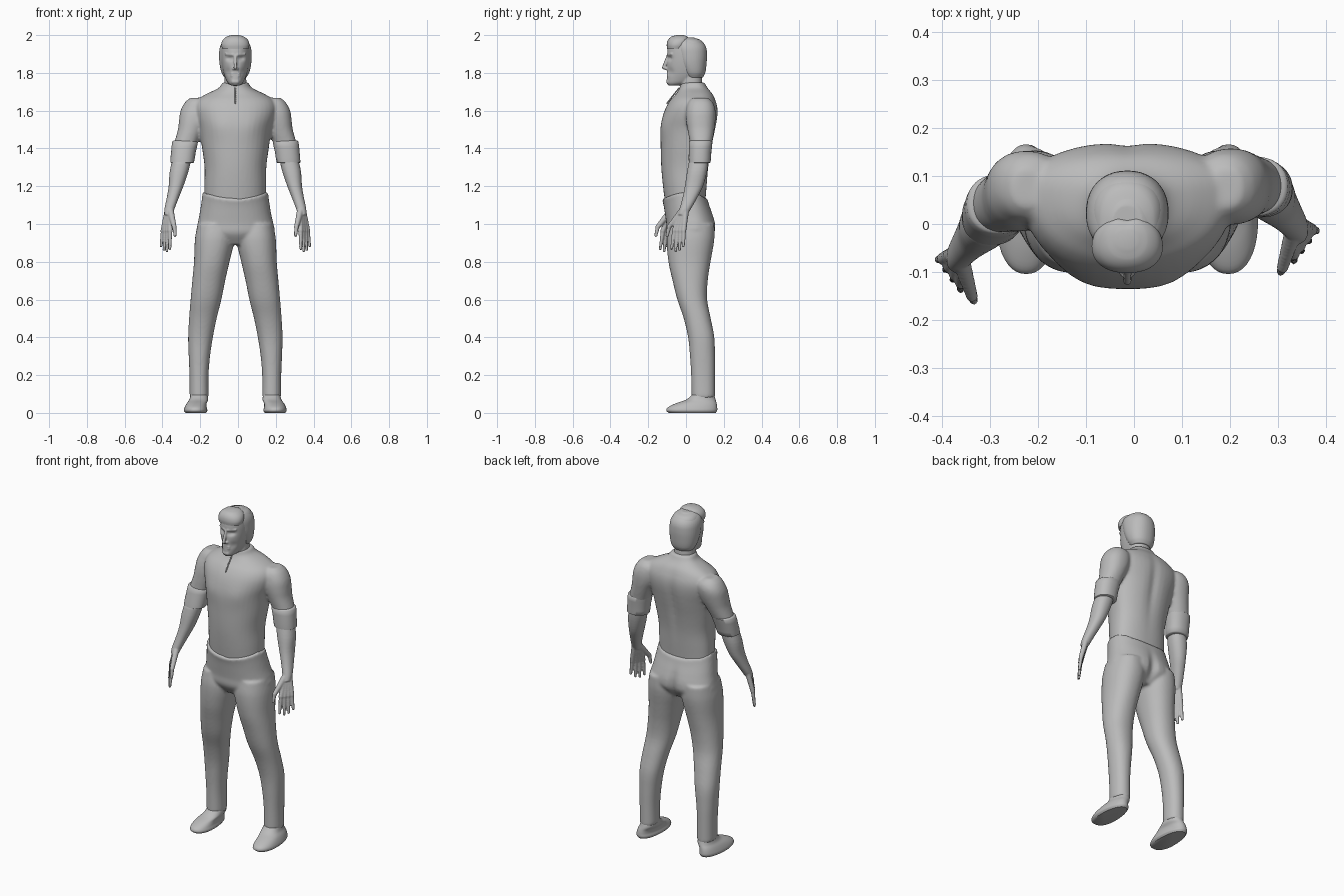
import bpy, bmesh, math
from mathutils import Vector

cube = bpy.data.objects.get("Cube")
if cube:
    bpy.data.objects.remove(cube)

grey = bpy.data.materials.new("plain grey")
grey.use_nodes = True
TONE = (0.5, 0.5, 0.5, 1)
grey.diffuse_color = TONE
grey.node_tree.nodes["Principled BSDF"].inputs["Base Color"].default_value = TONE

MID = -0.014  # body centre line


def other_side(bm, verts, sway):
    """Mirror new vertices to the right side, swinging the arm forward by sway."""
    for v in verts:
        v.co.x = 2 * MID - v.co.x
        v.co.y -= sway * max(0, min(1, (1.62 - v.co.z) / 0.3))


def blend(rings, steps):
    """Smoothly interpolate rings, using height as the parameter."""
    def slope(i):
        a, b = rings[max(i - 1, 0)], rings[min(i + 1, len(rings) - 1)]
        return [(q - p) / (b[0] - a[0]) for p, q in zip(a, b)]
    out = []
    for i in range(len(rings) - 1):
        a, b, h = rings[i], rings[i + 1], rings[i + 1][0] - rings[i][0]
        ma, mb = slope(i), slope(i + 1)
        for s in range(steps):
            t = s / steps
            k = 3 * t * t - 2 * t ** 3
            out.append([p + (q - p) * k + h * (t ** 3 - 2 * t * t + t) * m
                        + h * (t ** 3 - t * t) * n
                        for p, q, m, n in zip(a, b, ma, mb)])
    return out + [list(rings[-1])]


def loft(bm, rings, widest=0.5, power=2.2, steps=4, right=False, sway=0, lift=0, seg=40):
    """Rings are (z, x min, x max, y min, y max); lift raises the sides of the top ring."""
    rows, new = [], []
    top = max(r[0] for r in rings)
    for z, x0, x1, y0, y1 in blend(rings, steps):
        ym, row = y0 + (y1 - y0) * widest, []
        for i in range(seg):
            a = 2 * math.pi * i / seg
            c, s = math.cos(a), math.sin(a)
            ex = math.copysign(abs(c) ** (2 / power), c)
            ey = math.copysign(abs(s) ** (2 / power), s)
            rise = lift * c * c * max(0, 1 - (top - z) / 0.1)
            row.append(bm.verts.new(((x0 + x1) / 2 + ex * (x1 - x0) / 2,
                                     ym + ey * (y1 - ym if s > 0 else ym - y0), z + rise)))
        rows.append(row)
        new += row
    for a, b in zip(rows, rows[1:]):
        for i in range(seg):
            j = (i + 1) % seg
            bm.faces.new((a[i], a[j], b[j], b[i]))
    bm.faces.new(rows[0])
    bm.faces.new(rows[-1])
    if right:
        other_side(bm, new, sway)


def centred(rings):
    return [(z, MID - w, MID + w, y0, y1) for z, w, y0, y1 in rings]


def capsule(bm, a, b, ra, rb, right=False, sway=0, count=10):
    a, b = Vector(a), Vector(b)
    for i in range(count):
        t = i / (count - 1)
        new = bmesh.ops.create_icosphere(bm, subdivisions=2, radius=ra + (rb - ra) * t)["verts"]
        bmesh.ops.translate(bm, verts=new, vec=a.lerp(b, t))
        if right:
            other_side(bm, new, sway)


def dent(bm, centre, size, push):
    """Push the surface along y around a point, with a soft falloff."""
    for v in bm.verts:
        d = sum(((p - q) / s) ** 2 for p, q, s in zip(v.co, centre, size))
        v.co.y += push * math.exp(-d)


def finish(name, bm, voxel=0, rounds=5):
    bmesh.ops.recalc_face_normals(bm, faces=bm.faces)
    mesh = bpy.data.meshes.new(name)
    bm.to_mesh(mesh)
    bm.free()
    mesh.materials.append(grey)
    for p in mesh.polygons:
        p.use_smooth = True
    obj = bpy.data.objects.new(name, mesh)
    bpy.context.scene.collection.objects.link(obj)
    if voxel:
        m = obj.modifiers.new("Fuse", 'REMESH')
        m.mode, m.voxel_size, m.use_smooth_shade = 'VOXEL', voxel, True
        m = obj.modifiers.new("Soften", 'SMOOTH')
        m.factor, m.iterations = 0.5, rounds
    else:
        mesh.set_sharp_from_angle(angle=math.radians(50))


# Shirt: torso fused with both upper arms
shirt = bmesh.new()
loft(shirt, [(1.09, -.178, .148, -.108, .1), (1.2, -.178, .15, -.122, .11),
             (1.3, -.177, .15, -.131, .12), (1.4, -.19, .163, -.134, .137),
             (1.5, -.206, .178, -.133, .158), (1.57, -.225, .2, -.122, .169),
             (1.62, -.232, .206, -.105, .168), (1.66, -.213, .187, -.08, .156),
             (1.69, -.165, .137, -.052, .141), (1.72, -.103, .075, -.034, .115),
             (1.75, -.082, .054, -.03, .098)], widest=0.62)
dent(shirt, (MID, .17, 1.45), (.03, .06, .2), -.014)
for s in (-1, 1):
    dent(shirt, (MID + s * .09, -.12, 1.52), (.07, .06, .06), -.007)
upper_arm = [(1.668, .165, .225, .035, .115), (1.645, .125, .252, .012, .142),
             (1.6, .12, .276, 0, .156), (1.55, .13, .284, 0, .156),
             (1.5, .155, .29, .008, .15), (1.42, .19, .312, .022, .137),
             (1.37, .205, .32, .024, .128)]
for right in (False, True):
    loft(shirt, upper_arm, right=right, sway=.06)
finish("shirt", shirt, .008, 6)

# Short front zip
zip_line = bmesh.new()
capsule(zip_line, (MID, -.1, 1.64), (MID, -.037, 1.72), .004, .004, count=24)
finish("collar_zip", zip_line)

# Trousers: hips fused with both legs
trousers = bmesh.new()
loft(trousers, [(.89, -.1, .072, -.06, .1), (.95, -.212, .186, -.1, .152),
                (1.0, -.214, .188, -.104, .157), (1.05, -.203, .175, -.111, .143),
                (1.1, -.192, .164, -.119, .124), (1.13, -.187, .159, -.127, .115)],
     widest=0.55, lift=.04)
leg = [(.08, .128, .228, .03, .153), (.2, .128, .229, .027, .153),
       (.3, .12, .233, .021, .153), (.4, .105, .236, .011, .15),
       (.5, .085, .231, -.012, .131), (.6, .06, .223, -.046, .112),
       (.7, .04, .214, -.071, .115), (.8, .017, .205, -.093, .13),
       (.92, -.008, .2, -.102, .15), (1.0, .005, .186, -.09, .15)]
for right in (False, True):
    loft(trousers, leg, right=right)
dent(trousers, (MID, .155, .96), (.025, .06, .09), -.022)
finish("trousers", trousers, .008, 6)

# Shoes, rolled cuffs, forearms and hands, one of each per side
shoe = [(0, .142, .25, -.092, .157), (.012, .134, .258, -.104, .165),
        (.03, .138, .254, -.095, .165), (.05, .138, .244, -.055, .162),
        (.07, .13, .23, 0, .157), (.1, .134, .222, .036, .148)]
cuff = [(1.322, .213, .322, .024, .122), (1.326, .205, .33, .015, .13),
        (1.38, .196, .326, .015, .134), (1.436, .184, .32, .016, .14),
        (1.442, .192, .312, .024, .132)]
forearm = [(1.05, .318, .362, -.042, .008), (1.08, .308, .361, -.034, .026),
           (1.14, .285, .349, -.018, .06), (1.2, .261, .339, -.006, .09),
           (1.28, .234, .333, .006, .112), (1.36, .215, .315, .022, .122)]
across = Vector((.6, .8, 0))
knuckles = Vector((.35, -.037, .965))
wrist = Vector((.338, -.012, 1.065))
for side, right in (("left", False), ("right", True)):
    bm = bmesh.new()
    loft(bm, shoe, widest=0.42, right=right)
    finish(side + "_shoe", bm)

    bm = bmesh.new()
    loft(bm, cuff, steps=2, right=right, sway=.06)
    finish(side + "_sleeve_cuff", bm)

    bm = bmesh.new()
    loft(bm, forearm, right=right, sway=.06)
    for i, reach in enumerate((.095, .106, .1, .08)):
        k = knuckles + across * (i - 1.5) * .021
        tip = k + across * (i - 1.5) * .005 + Vector((.006, -.008, -reach))
        capsule(bm, wrist + across * (i - 1.5) * .009, k, .017, .014, right, .06)
        capsule(bm, k, tip, .0125, .0085, right, .06)
    thumb = knuckles - across * .058 + Vector((-.006, -.006, .02))
    capsule(bm, wrist - across * .015, thumb, .019, .013, right, .06)
    capsule(bm, thumb, thumb + Vector((-.004, -.01, -.045)), .012, .009, right, .06)
    finish(side + "_forearm_and_hand", bm, .004, 3)

# Head: neck, skull, and face features
head = bmesh.new()
loft(head, centred([(1.68, .062, -.028, .09), (1.76, .058, -.03, .085),
                    (1.82, .055, -.03, .08)]))
loft(head, centred([(1.733, .022, -.092, -.04), (1.745, .038, -.101, .01),
                    (1.77, .052, -.102, .06), (1.8, .063, -.101, .088),
                    (1.84, .072, -.101, .1), (1.88, .077, -.1, .105),
                    (1.92, .078, -.098, .104), (1.95, .074, -.092, .096),
                    (1.975, .058, -.076, .075), (1.988, .03, -.045, .035)]),
     widest=0.58, steps=6, seg=64)
for s in (-1, 1):
    dent(head, (MID + s * .032, -.095, 1.877), (.02, .03, .012), .014)
    dent(head, (MID + s * .04, -.085, 1.805), (.018, .03, .02), .007)
    capsule(head, (MID + s * .012, -.094, 1.896), (MID + s * .05, -.075, 1.9), .009, .007)
    capsule(head, (MID, -.106, 1.824), (MID + s * .011, -.102, 1.822), .008, .007)
capsule(head, (MID, -.096, 1.89), (MID, -.118, 1.828), .008, .01)
for z in (1.784, 1.794):
    capsule(head, (MID - .018, -.093, z), (MID + .018, -.093, z), .008, .008)
capsule(head, (MID - .01, -.092, 1.753), (MID + .01, -.092, 1.753), .013, .013)
finish("head", head, .004, 3)

# Hair: close cap behind, raised fringe on top
hair = bmesh.new()
loft(hair, centred([(1.775, .058, .0, .09), (1.8, .073, -.015, .102),
                    (1.85, .084, -.04, .109), (1.9, .086, -.055, .111),
                    (1.94, .081, -.065, .105), (1.97, .063, -.065, .081),
                    (1.988, .034, -.05, .04)]), widest=0.45)
finish("hair_cap", hair, .004, 3)
fringe = bmesh.new()
loft(fringe, centred([(1.927, .069, -.1, 0), (1.95, .074, -.102, .01),
                      (1.975, .066, -.095, .018), (1.993, .044, -.076, .01),
                      (2.0, .02, -.05, -.01)]))
dent(fringe, (MID, .018, 1.98), (.015, .03, .03), -.008)
finish("hair_fringe", fringe)
